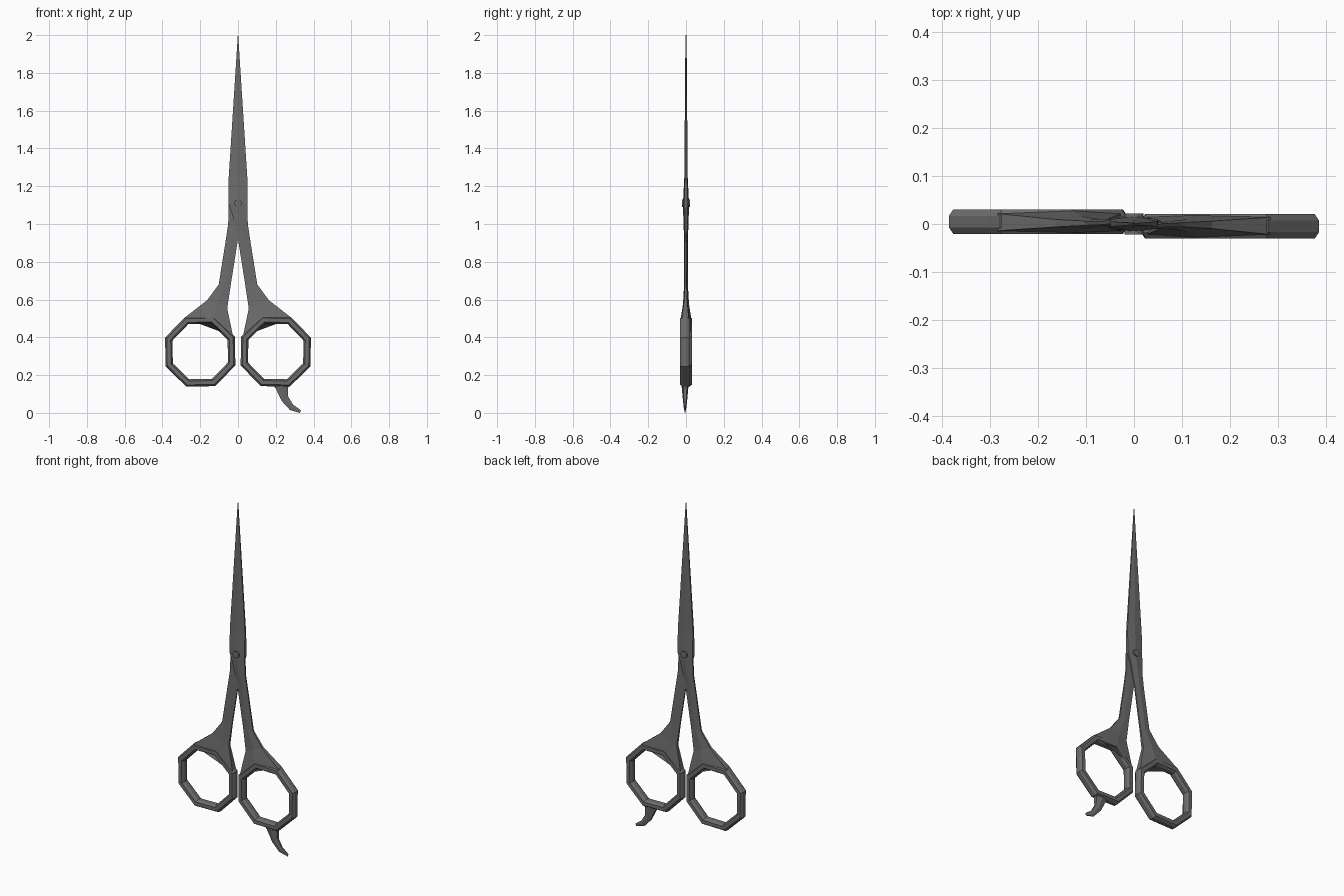
import bpy, bmesh, math
from mathutils import Vector

cube = bpy.data.objects.get("Cube")
if cube:
    bpy.data.objects.remove(cube, do_unlink=True)

steel = bpy.data.materials.new("dark steel")
steel.use_nodes = True
steel.diffuse_color = (0.15, 0.15, 0.15, 1)
steel.node_tree.nodes["Principled BSDF"].inputs["Base Color"].default_value = (0.15, 0.15, 0.15, 1)


def loft(name, sections, side, loop=False):
    """Skin equal-length cross-sections; side -1 turns the part half way round z."""
    bm = bmesh.new()
    rows = [[bm.verts.new((x * side, y * side, z)) for x, y, z in s] for s in sections]
    n = len(rows[0])
    pairs = list(zip(rows, rows[1:] + rows[:1])) if loop else list(zip(rows, rows[1:]))
    for a, b in pairs:
        for i in range(n):
            j = (i + 1) % n
            bm.faces.new((a[i], a[j], b[j], b[i]))
    if not loop:
        bm.faces.new(rows[0])
        bm.faces.new(rows[-1])
    bmesh.ops.remove_doubles(bm, verts=bm.verts, dist=0.00005)
    bmesh.ops.recalc_face_normals(bm, faces=bm.faces)
    mesh = bpy.data.meshes.new(name)
    bm.to_mesh(mesh)
    bm.free()
    mesh.materials.append(steel)
    obj = bpy.data.objects.new(name, mesh)
    bpy.context.collection.objects.link(obj)
    return obj


# Blade and shank stations: left edge, right edge, front depth, back depth
STATIONS = [
    ((-0.001, 2.0), (0.001, 2.0), -0.003, 0),
    ((-0.049, 1.25), (0.049, 1.25), -0.009, 0),
    ((-0.05, 1.11), (0.049, 1.11), -0.016, 0),
    ((-0.027, 1.04), (0.052, 1.0), -0.014, 0),
    ((0.0, 0.92), (0.064, 0.92), -0.010, 0.002),
    ((0.038, 0.68), (0.102, 0.68), -0.010, 0.005),
    ((0.057, 0.553), (0.163, 0.597), -0.016, 0.010),
    ((0.026, 0.405), (0.285, 0.502), -0.029, 0.019),
]


def section(left, right, front, back, edge=0.6, mid=None):
    mx, mz = mid or ((left[0] + right[0]) / 2, (left[1] + right[1]) / 2)
    cols = [(left, edge), ((mx, mz), 1), (right, edge)]
    return ([(p[0], front * k, p[1]) for p, k in cols]
            + [(p[0], back * k, p[1]) for p, k in reversed(cols)])


def blade(name, side):
    rows = [section(*s) for s in STATIONS[:-1]]
    rows.append(section(*STATIONS[-1], edge=0.75, mid=(0.13, 0.495)))
    loft(name, rows, side)


# Eight-sided finger ring with a chamfered section
CX, CY, CZ, R = 0.2, -0.005, 0.325, 0.179
PROFILE = [(-0.021, -0.012), (-0.011, -0.0255), (0.011, -0.0255), (0.021, -0.012),
           (0.021, 0.012), (0.011, 0.0255), (-0.011, 0.0255), (-0.021, 0.012)]


def finger_ring(name, side):
    rows = []
    for k in range(8):
        a = math.radians(21.5 + 45 * k)
        rows.append([(CX + (R + r) * math.cos(a), CY + y, CZ + (R + r) * math.sin(a))
                     for r, y in PROFILE])
    loft(name, rows, side, loop=True)


for label, side in (("front", 1), ("rear", -1)):
    blade(label + "_blade_and_shank", side)
    finger_ring(label + "_finger_ring", side)

# Curved finger rest below the front ring
REST = [((0.18, 0.155), (0.275, 0.155), 0.02), ((0.2, 0.128), (0.264, 0.13), 0.017),
        ((0.232, 0.062), (0.265, 0.088), 0.012), ((0.275, 0.015), (0.292, 0.043), 0.007),
        ((0.328, 0.0), (0.333, 0.014), 0.002)]
loft("finger_rest", [[(x, y + CY, z) for x, y, z in section(a, b, -t, t)]
                     for a, b, t in REST], 1)

# Pivot screw through both blades
bpy.ops.mesh.primitive_cylinder_add(vertices=16, radius=0.02, depth=0.044,
                                    location=(0, 0, 1.11), rotation=(math.pi / 2, 0, 0))
screw = bpy.context.object
screw.name = "pivot_screw"
screw.data.materials.append(steel)
